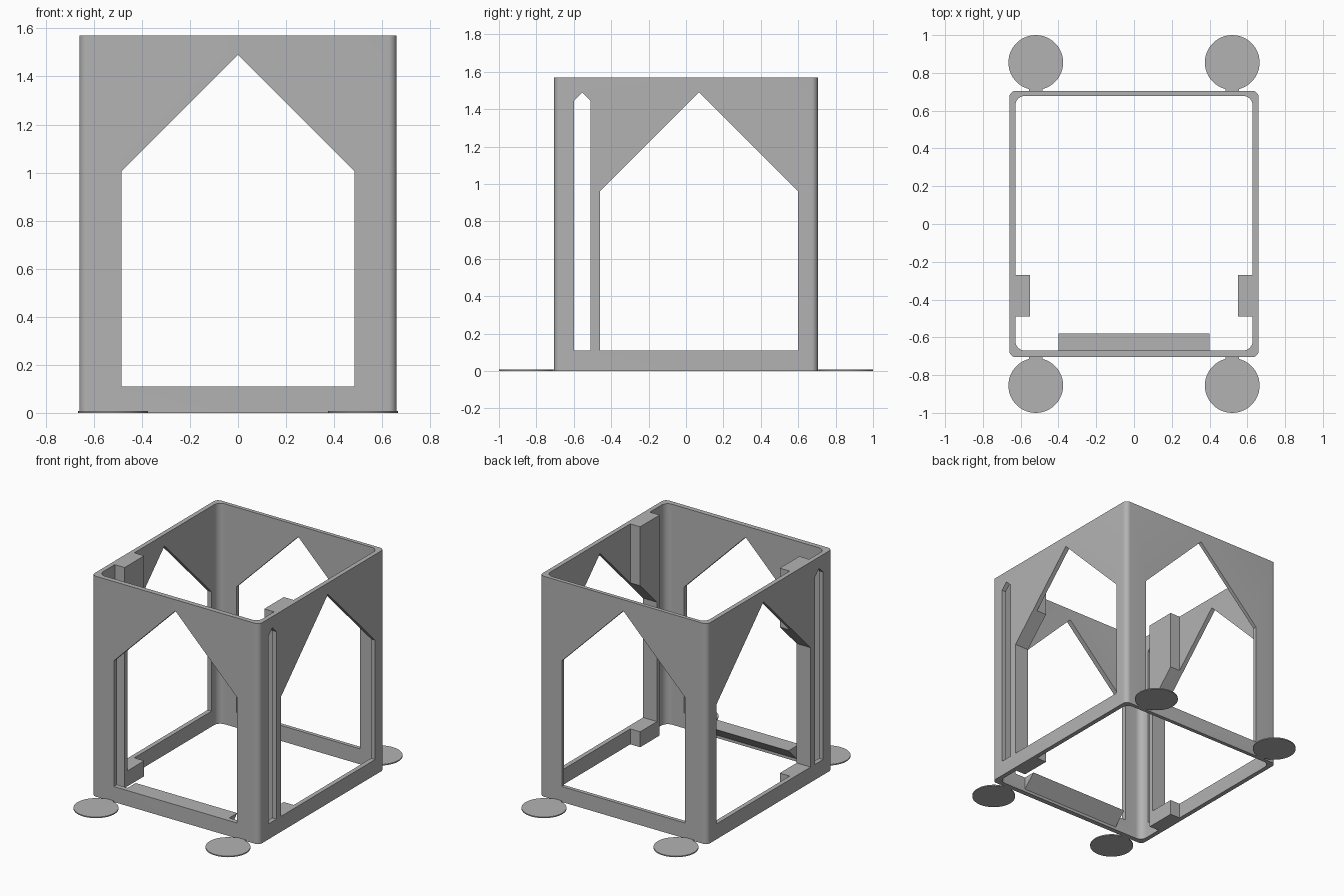
import bpy, bmesh, math
from mathutils import Vector

if "Cube" in bpy.data.objects:
    bpy.data.objects.remove(bpy.data.objects["Cube"], do_unlink=True)

HEIGHT = 1.57
SILL = 0.11
APEX = 1.49

grey = bpy.data.materials.new("plain grey")
grey.use_nodes = True
grey.diffuse_color = (0.45, 0.45, 0.45, 1)
grey.node_tree.nodes["Principled BSDF"].inputs["Base Color"].default_value = grey.diffuse_color


def prism(name, profile, axis, low, high):
    """Extrude a 2D profile along an axis; profile is in the other two axes, in order."""
    def place(p, t):
        co = list(p)
        co.insert("xyz".index(axis), t)
        return Vector(co)
    bm = bmesh.new()
    face = bm.faces.new([bm.verts.new(place(p, low)) for p in profile])
    ext = bmesh.ops.extrude_face_region(bm, geom=[face])
    verts = [v for v in ext["geom"] if isinstance(v, bmesh.types.BMVert)]
    bmesh.ops.translate(bm, verts=verts, vec=place((0, 0), high - low))
    bmesh.ops.recalc_face_normals(bm, faces=bm.faces)
    mesh = bpy.data.meshes.new(name)
    bm.to_mesh(mesh)
    bm.free()
    mesh.materials.append(grey)
    obj = bpy.data.objects.new(name, mesh)
    bpy.context.collection.objects.link(obj)
    return obj


def box_profile(a0, a1, b0, b1):
    return [(a0, b0), (a1, b0), (a1, b1), (a0, b1)]


def rounded_box(x, y0, y1, r, steps=8):
    corners = [(x - r, y1 - r), (r - x, y1 - r), (r - x, y0 + r), (x - r, y0 + r)]
    pts = []
    for i, (cx, cy) in enumerate(corners):
        for s in range(steps + 1):
            a = (i + s / steps) * math.pi / 2
            pts.append((cx + r * math.cos(a), cy + r * math.sin(a)))
    return pts


def gable(a0, a1):
    """House-shaped opening with a 45 degree pointed top."""
    half = (a1 - a0) / 2
    return [(a0, SILL), (a1, SILL), (a1, APEX - half), (a0 + half, APEX), (a0, APEX - half)]


def cut(obj, cutters):
    for c in cutters:
        mod = obj.modifiers.new("opening", 'BOOLEAN')
        mod.operation = 'DIFFERENCE'
        mod.solver = 'EXACT'
        mod.object = c
    bpy.context.view_layer.update()
    graph = bpy.context.evaluated_depsgraph_get()
    mesh = bpy.data.meshes.new_from_object(obj.evaluated_get(graph))
    obj.modifiers.clear()
    obj.data = mesh


def smooth(obj):
    bpy.ops.object.select_all(action='DESELECT')
    obj.select_set(True)
    bpy.context.view_layer.objects.active = obj
    bpy.ops.object.shade_smooth_by_angle(angle=math.radians(30))


# Cutters for the hollow middle and the pointed openings
hollow = prism("hollow_cutter", rounded_box(0.628, -0.67, 0.678, 0.05), 'z', -1, 3)
front_opening = prism("front_opening_cutter", gable(-0.485, 0.485), 'y', -2, 2)
side_opening = prism("side_opening_cutter", gable(-0.46, 0.60), 'x', -2, 2)
slot = prism("slot_cutter", gable(-0.60, -0.51), 'x', -2, 2)

# Four-sided wall shell
frame = prism("wall_frame", rounded_box(0.66, -0.705, 0.705, 0.035), 'z', 0, HEIGHT)
cut(frame, [hollow, front_opening, side_opening, slot])
smooth(frame)

# Inner ribs, cut by the side openings
for side, name in ((1, "left_rib"), (-1, "right_rib")):
    x0, x1 = sorted((side * 0.55, side * 0.628))
    rib = prism(name, box_profile(x0, x1, -0.49, -0.27), 'z', 0, HEIGHT)
    cut(rib, [side_opening])

for c in (hollow, front_opening, side_opening, slot):
    bpy.data.objects.remove(c, do_unlink=True)

# Front ledge with a sloped underside
prism("front_ledge", [(-0.67, 0.02), (-0.58, SILL), (-0.67, SILL)], 'x', -0.4, 0.4)

# Thin round foot pads, each with a short tab to the wall
RADIUS, TAB = 0.145, 0.035
gap = math.asin(TAB / RADIUS)
for sx, side in ((1, "left"), (-1, "right")):
    for sy, end in ((1, "back"), (-1, "front")):
        cx, cy = sx * 0.52, sy * 0.855
        outline = [(cx + TAB, sy * 0.70), (cx - TAB, sy * 0.70)]
        for i in range(49):
            a = gap + (2 * math.pi - 2 * gap) * i / 48
            outline.append((cx - RADIUS * math.sin(a), cy - sy * RADIUS * math.cos(a)))
        smooth(prism(f"{end}_{side}_foot_pad", outline, 'z', 0, 0.008))
